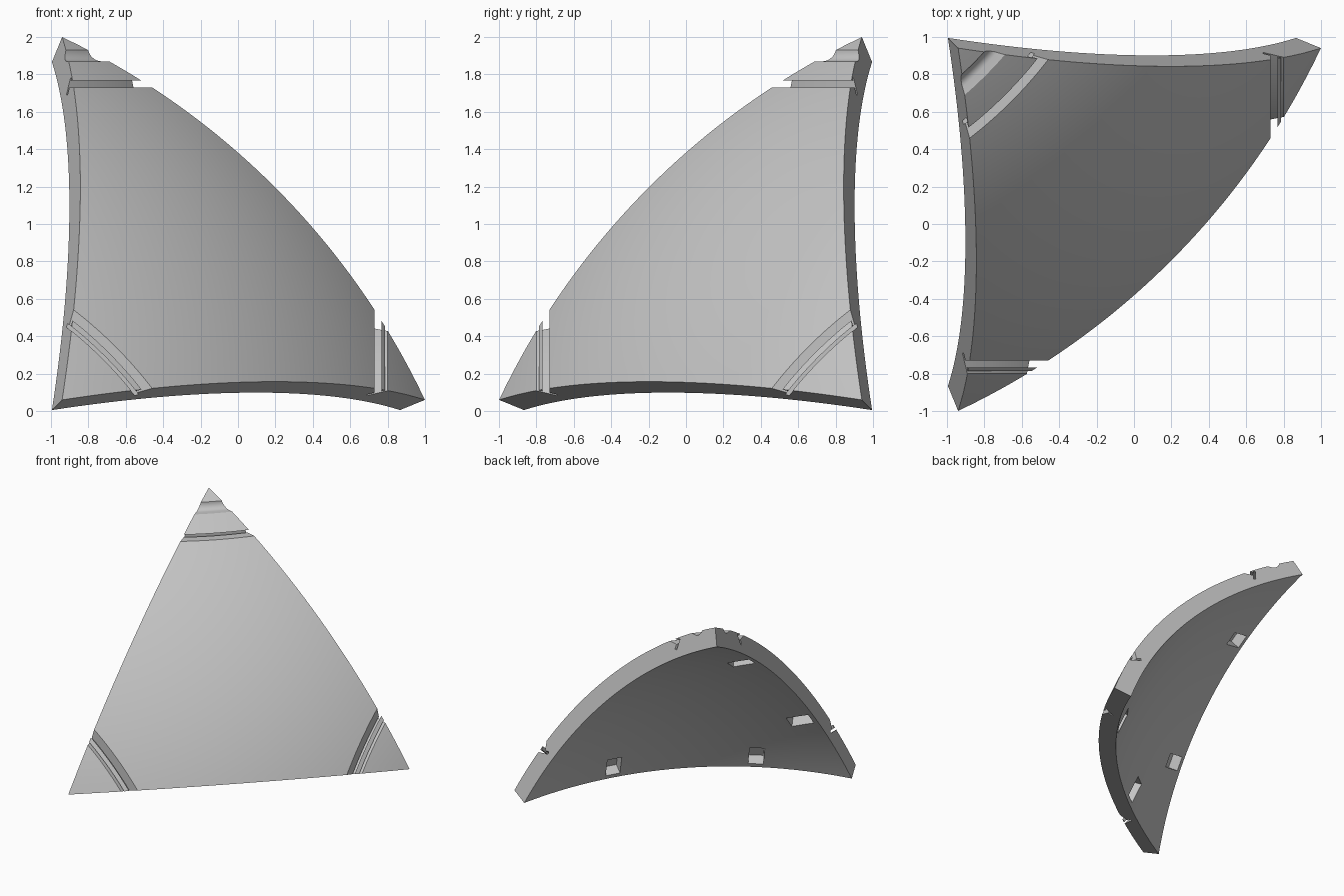
import bpy, bmesh, math
from itertools import permutations
from mathutils import Vector

if "Cube" in bpy.data.objects:
    bpy.data.objects.remove(bpy.data.objects["Cube"])

C = -1.285            # sphere centre on the diagonal of the corner frame
R_OUT, R_IN = 3.795, 3.641
CENTRE = Vector((C, C, C))
N = 48


def to_world(p):
    """Corner frame (three equal axes) to model space."""
    return Vector((p[0] - 1, 1 - p[1], p[2]))


def make_object(name, bm):
    bmesh.ops.recalc_face_normals(bm, faces=bm.faces)
    mesh = bpy.data.meshes.new(name)
    bm.to_mesh(mesh)
    bm.free()
    obj = bpy.data.objects.new(name, mesh)
    bpy.context.collection.objects.link(obj)
    return obj


def curved_triangle():
    """Thick spherical triangle with radial sides."""
    bm = bmesh.new()
    corners = [Vector([2.0 if i == k else 0.06 for i in range(3)]) - CENTRE for k in range(3)]
    layers = []
    for radius in (R_OUT, R_IN):
        grid = {}
        for i in range(N + 1):
            for j in range(N + 1 - i):
                d = corners[0] * i + corners[1] * j + corners[2] * (N - i - j)
                grid[i, j] = bm.verts.new(to_world(CENTRE + d.normalized() * radius))
        for i in range(N):
            for j in range(N - i):
                bm.faces.new((grid[i, j], grid[i + 1, j], grid[i, j + 1]))
                if i + j < N - 1:
                    bm.faces.new((grid[i + 1, j], grid[i + 1, j + 1], grid[i, j + 1]))
        layers.append(grid)
    outer, inner = layers
    rim = [(i, 0) for i in range(N)] + [(N - j, j) for j in range(N)] + [(0, N - j) for j in range(N)]
    for a, b in zip(rim, rim[1:] + rim[:1]):
        bm.faces.new((outer[a], outer[b], inner[b], inner[a]))
    return make_object("curved_panel", bm)


def ring_cutter(name, axis, profile, steps=256):
    """Lathe a closed (height, radius) profile about one axis through the sphere centre."""
    bm = bmesh.new()
    rings = []
    for s in range(steps):
        a = math.tau * s / steps
        ring = []
        for h, r in profile:
            p = [0, 0, 0]
            p[axis] = h
            p[(axis + 1) % 3] = C + r * math.cos(a)
            p[(axis + 2) % 3] = C + r * math.sin(a)
            ring.append(bm.verts.new(to_world(p)))
        rings.append(ring)
    n = len(profile)
    for s in range(steps):
        r0, r1 = rings[s], rings[(s + 1) % steps]
        for k in range(n):
            m = (k + 1) % n
            bm.faces.new((r0[k], r0[m], r1[m], r1[k]))
    return make_object(name, bm)


def pocket_cutter(name, spot):
    """Box for a blind pocket in the inner surface, aligned with the nearest side."""
    normal = (Vector(spot) - CENTRE).normalized()
    side = spot.index(min(spot))
    across = Vector([0.923 if i == side else -0.268 for i in range(3)])
    across = (across - normal * across.dot(normal)).normalized()
    along = normal.cross(across)
    bm = bmesh.new()
    bmesh.ops.create_cube(bm, size=1)
    for v in bm.verts:
        x, y, z = v.co
        p = CENTRE + normal * (R_IN + 0.005 + z * 0.17) + across * y * 0.19 + along * x * 0.12
        v.co = to_world(p)
    return make_object(name, bm)


def sphere_radius(h):
    return math.sqrt(R_OUT ** 2 - (h - C) ** 2)


panel = curved_triangle()
cutters = []

# Undercut slot across each corner
for axis in range(3):
    tip = 1.78 if axis == 2 else 1.8
    top, floor, ledge = 2.4, 2.208, 2.228
    cutters.append(ring_cutter("slot_cutter", axis, [
        (1.73, top), (1.73, ledge), (1.69, ledge), (1.69, floor),
        (tip, floor), (tip, ledge), (1.766, ledge), (1.766, top)]))

# Rounded notch near the upper tip
low, high = 1.87, 1.93
r_low, r_high = sphere_radius(low) - 0.04, sphere_radius(high)
notch = [(low, r_low + 0.2), (low, r_low)]
for k in range(1, 9):
    a = math.pi / 2 * k / 8
    notch.append((low + (high - low) * (1 - math.cos(a)), r_low + (r_high - r_low) * math.sin(a)))
notch.append((high, r_low + 0.2))
cutters.append(ring_cutter("notch_cutter", 2, notch))

# Six blind pockets on the inside
for spot in permutations((1.43, 0.62, 0.2)):
    cutters.append(pocket_cutter("pocket_cutter", spot))

# Cut everything, bake the result and remove the cutters
for cutter in cutters:
    cutter.hide_render = True
    mod = panel.modifiers.new("cut", "BOOLEAN")
    mod.operation = "DIFFERENCE"
    mod.solver = "EXACT"
    mod.object = cutter
graph = bpy.context.evaluated_depsgraph_get()
baked = bpy.data.meshes.new_from_object(panel.evaluated_get(graph))
panel.modifiers.clear()
panel.data = baked
for cutter in cutters:
    bpy.data.objects.remove(cutter)

# Plain grey finish
grey = bpy.data.materials.new("light_grey")
grey.use_nodes = True
colour = (0.55, 0.55, 0.55, 1)
grey.diffuse_color = colour
grey.node_tree.nodes["Principled BSDF"].inputs["Base Color"].default_value = colour
panel.data.materials.clear()
panel.data.materials.append(grey)

bpy.ops.object.select_all(action="DESELECT")
panel.select_set(True)
bpy.context.view_layer.objects.active = panel
bpy.ops.object.shade_smooth_by_angle(angle=math.radians(25))
